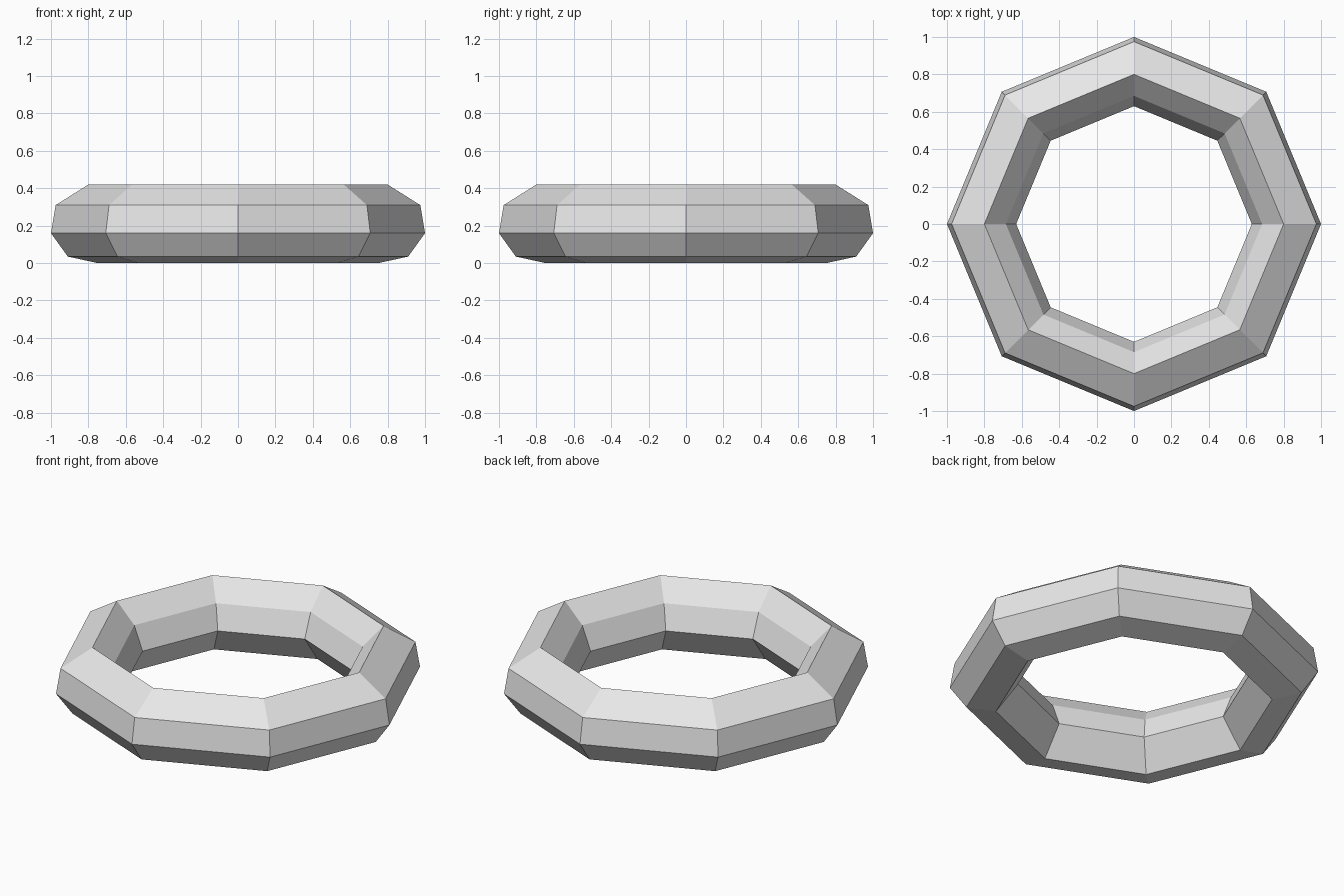
import bpy
import bmesh
from math import pi
from mathutils import Vector

# Remove the default cube
cube = bpy.data.objects.get("Cube")
if cube:
    bpy.data.objects.remove(cube, do_unlink=True)

SIDES = 8

# Seven-sided cross-section: radius, height
PROFILE = [(0.80, 0.42), (0.975, 0.31), (1.0, 0.16), (0.91, 0.035),
           (0.75, 0.0), (0.63, 0.165), (0.685, 0.305)]

# Plain light grey
grey = bpy.data.materials.new("light_grey")
grey.use_nodes = True
colour = (0.8, 0.8, 0.8, 1.0)
grey.diffuse_color = colour
grey.node_tree.nodes["Principled BSDF"].inputs["Base Color"].default_value = colour

# Sweep the cross-section around z into an eight-sided ring
bm = bmesh.new()
verts = [bm.verts.new((r, 0, z)) for r, z in PROFILE]
edges = [bm.edges.new((a, b)) for a, b in zip(verts, verts[1:] + verts[:1])]
bmesh.ops.spin(bm, geom=verts + edges, cent=Vector(), axis=Vector((0, 0, 1)),
               angle=2 * pi, steps=SIDES, use_merge=False)
bmesh.ops.remove_doubles(bm, verts=bm.verts, dist=0.001)
bmesh.ops.recalc_face_normals(bm, faces=bm.faces)

mesh = bpy.data.meshes.new("ring")
bm.to_mesh(mesh)
bm.free()
mesh.materials.append(grey)
mesh.shade_flat()
ring = bpy.data.objects.new("ring", mesh)
bpy.context.collection.objects.link(ring)
